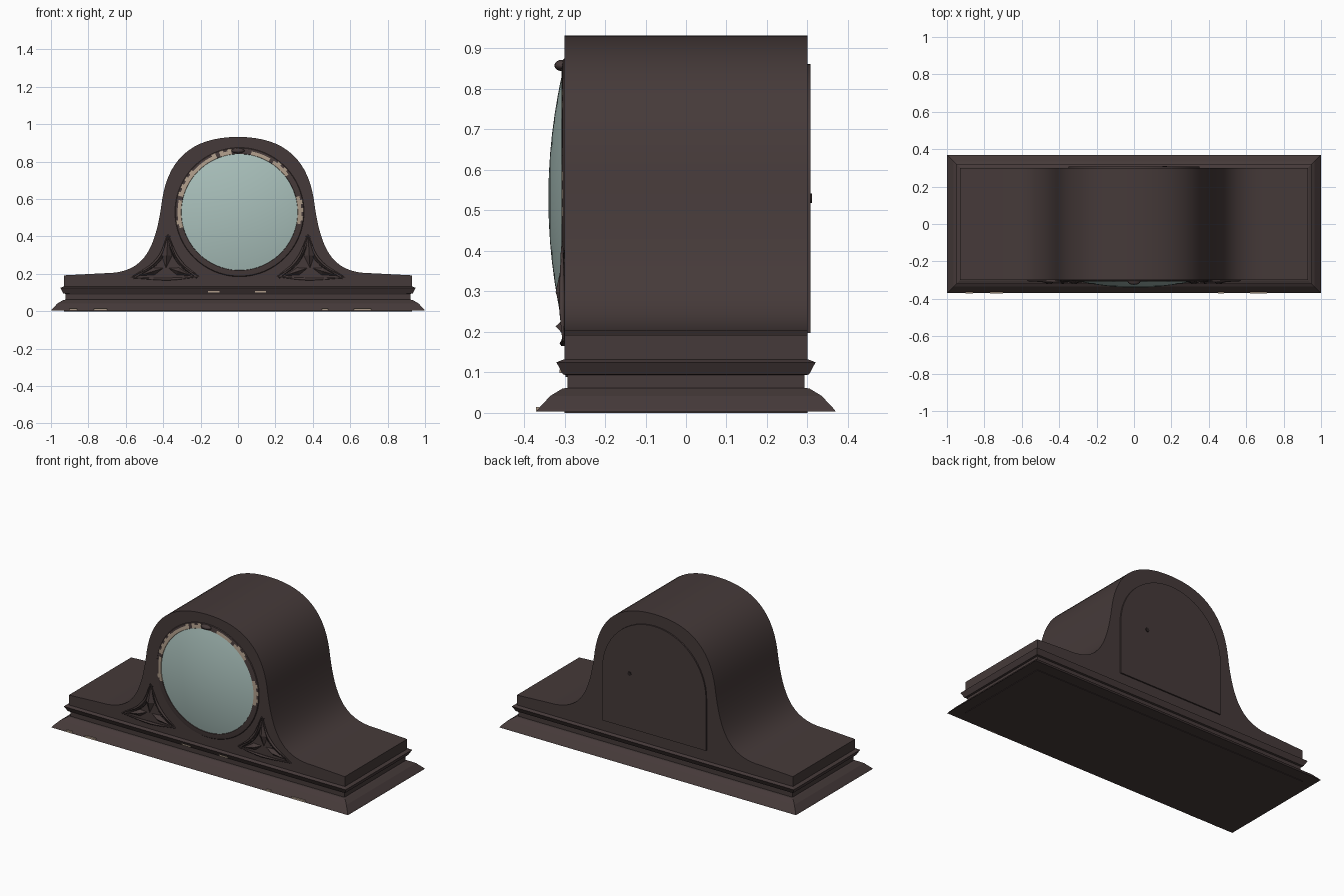
import bpy, bmesh, math
from mathutils import Vector
from mathutils.geometry import interpolate_bezier

if "Cube" in bpy.data.objects:
    bpy.data.objects.remove(bpy.data.objects["Cube"])


def material(name, rgb):
    m = bpy.data.materials.new(name)
    m.use_nodes = True
    m.diffuse_color = (*rgb, 1)
    node = next(n for n in m.node_tree.nodes if n.type == 'BSDF_PRINCIPLED')
    node.inputs["Base Color"].default_value = (*rgb, 1)
    node.inputs["Roughness"].default_value = 0.7
    return m


WOOD = material("dark wood", (0.060, 0.042, 0.041))
DARK = material("carved shadow", (0.022, 0.016, 0.016))
GLASS = material("pale glass", (0.40, 0.53, 0.50))
BRASS = material("worn beige", (0.42, 0.33, 0.25))


def finish(name, bm, mats, smooth=None):
    bmesh.ops.recalc_face_normals(bm, faces=bm.faces)
    mesh = bpy.data.meshes.new(name)
    bm.to_mesh(mesh)
    bm.free()
    ob = bpy.data.objects.new(name, mesh)
    bpy.context.collection.objects.link(ob)
    for m in mats:
        mesh.materials.append(m)
    if smooth:
        bpy.ops.object.select_all(action='DESELECT')
        ob.select_set(True)
        bpy.context.view_layer.objects.active = ob
        bpy.ops.object.shade_smooth_by_angle(angle=math.radians(smooth))
    return ob


def loft(bm, rings, closed=True):
    """Bridge rings of points; cap both ends when closed."""
    vs = [[bm.verts.new(p) for p in r] for r in rings]
    n = len(vs[0])
    for a, b in zip(vs, vs[1:]):
        for i in range(n):
            j = (i + 1) % n
            bm.faces.new((a[i], a[j], b[j], b[i]))
    if closed:
        bm.faces.new(vs[0])
        bm.faces.new(vs[-1])


def slab(name, outline, y0, y1, mats, smooth=None):
    bm = bmesh.new()
    loft(bm, [[(x, y, z) for x, z in outline] for y in (y0, y1)])
    return finish(name, bm, mats, smooth)


# Case: arched top sweeping out to flat shoulders
def bez(*pts):
    pts = [Vector((x, 0, z)) for x, z in pts]
    return [(p.x, p.z) for p in interpolate_bezier(*pts, 16)]


half = bez((0, .932), (.24, .932), (.37, .82), (.405, .6))
half += bez((.405, .6), (.44, .33), (.5, .2), (.72, .203))[1:]
half += [(.93, .192), (.93, .125)]
outline = half + [(-x, z) for x, z in reversed(half[1:])]
slab("case", outline, -.30, .30, [WOOD], 30)

# Stepped plinth: stacked rectangles, x reach is y reach plus a constant
steps = [(.37, .003), (.365, .01), (.335, .042), (.305, .06), (.293, .062),
         (.293, .093), (.304, .095), (.32, .125), (.302, .132)]
bm = bmesh.new()
loft(bm, [[(sx * (d + .63), sy * d, z) for sx, sy in
           ((-1, -1), (1, -1), (1, 1), (-1, 1))] for d, z in steps])
finish("plinth", bm, [WOOD])
bm = bmesh.new()
loft(bm, [[(sx * .93, sy * .30, z) for sx, sy in
           ((-1, -1), (1, -1), (1, 1), (-1, 1))] for z in (0, .01)])
finish("plinth_underside", bm, [WOOD])

# Dial: domed glass and a worn bezel
CX, CZ, SEG = .008, .53, 96


def circle(r, y):
    return [(CX + r * math.cos(2 * math.pi * i / SEG), y,
             CZ + r * math.sin(2 * math.pi * i / SEG)) for i in range(SEG)]


R = .316
bm = bmesh.new()
loft(bm, [circle(R * k, -.304 - .036 * (1 - k * k))
          for k in (1, .9, .8, .65, .5, .35, .2, .08)])
finish("dial_glass", bm, [GLASS], 40)

bm = bmesh.new()
loft(bm, [circle(r, y) for r, y in
          ((.346, -.299), (.342, -.304), (.331, -.306), (.312, -.308), (.308, -.30))], False)
bezel = finish("bezel", bm, [WOOD, BRASS], 40)
worn = ((-12, 14), (36, 56), (60, 79), (96, 108), (113, 164), (168, 196))
for f in bezel.data.polygons:
    c = f.center
    dx, dz = c.x - CX, c.z - CZ
    a = math.degrees(math.atan2(dz, dx))
    a = a + 360 if a < -90 else a
    edge = .331 + .009 * math.sin(a * .9)
    if math.hypot(dx, dz) < edge and any(lo < a < hi for lo, hi in worn):
        f.material_index = 1

# Small clasp above the dial
bm = bmesh.new()
bmesh.ops.create_uvsphere(bm, u_segments=12, v_segments=8, radius=1)
for v in bm.verts:
    v.co = (v.co.x * .035, -.306 + v.co.y * .019, .858 + v.co.z * .014)
finish("dial_clasp", bm, [WOOD], 60)


# Carved corner ornaments: curved border, raised leaves and dark grooves
def strand(name, pts, radius, mat):
    cu = bpy.data.curves.new(name, 'CURVE')
    cu.dimensions = '3D'
    cu.bevel_depth, cu.bevel_resolution = radius, 1
    cu.resolution_u = 6
    sp = cu.splines.new('BEZIER')
    sp.bezier_points.add(len(pts) - 1)
    for b, (x, y, z) in zip(sp.bezier_points, pts):
        b.co = (x, y, z)
        b.handle_left_type = b.handle_right_type = 'AUTO'
    sp.bezier_points[0].radius = sp.bezier_points[-1].radius = .35
    cu.materials.append(mat)
    ob = bpy.data.objects.new(name, cu)
    bpy.context.collection.objects.link(ob)


def leaf(name, x0, z0, x1, z1, w):
    """Raised pointed leaf with a ridge along its middle."""
    a, b = Vector((x0, -.300, z0)), Vector((x1, -.300, z1))
    side = Vector((z0 - z1, 0, x1 - x0)).normalized() * w
    mid = a.lerp(b, .4)
    bm = bmesh.new()
    p = [bm.verts.new(v) for v in
         (a, mid + side, b, mid - side, mid + Vector((0, -.022, 0)))]
    for i in range(4):
        bm.faces.new((p[i], p[(i + 1) % 4], p[4]))
    finish(name, bm, [WOOD])


for s, tag in ((1, "left"), (-1, "right")):
    inner = [(s * .21, -.303, .185), (s * .31, -.306, .27), (s * .375, -.306, .41)]
    outer = [(s * .375, -.306, .41), (s * .43, -.306, .28), (s * .57, -.303, .18)]
    lower = [(s * .21, -.303, .185), (s * .37, -.304, .172), (s * .57, -.303, .18)]
    for part, pts in (("inner", inner), ("outer", outer), ("lower", lower)):
        strand(f"{tag}_ornament_{part}_border", pts, .008, WOOD)
    strand(f"{tag}_ornament_inner_groove",
           [(x + s * .012, -.300, z - .008) for x, y, z in inner], .005, DARK)
    strand(f"{tag}_ornament_outer_groove",
           [(x - s * .012, -.300, z - .008) for x, y, z in outer], .005, DARK)
    leaf(f"{tag}_top_leaf", s * .385, .23, s * .375, .40, .028)
    leaf(f"{tag}_inner_leaf", s * .37, .23, s * .25, .19, .02)
    leaf(f"{tag}_outer_leaf", s * .40, .23, s * .53, .19, .02)

# Back door: arched panel with a keyhole
arch = [(.35 * math.cos(math.pi * i / 32), .512 + .35 * math.sin(math.pi * i / 32))
        for i in range(33)]
slab("back_door", arch + [(-.35, .197), (.35, .197)], .29, .308, [WOOD], 30)
slab("keyhole", [(.165 + .012 * math.cos(t * math.pi / 6),
                  .53 + .012 * math.sin(t * math.pi / 6)) for t in range(12)],
     .30, .311, [DARK])

# Worn patches along the front edge of the plinth
for i, (x0, x1) in enumerate(((-.90, -.86), (-.77, -.70), (.45, .48), (.62, .71))):
    slab(f"plinth_wear_{i + 1}", [(x0, .003), (x1, .003), (x1, .014), (x0, .014)],
         -.371, -.363, [BRASS])
for i, x in enumerate((-.13, .12)):
    slab(f"ledge_wear_{i + 1}", [(x - .03, .099), (x + .03, .099), (x + .03, .107), (x - .03, .107)],
         -.313, -.305, [BRASS])
# Dark groove under the ledge
slab("ledge_groove", [(-.9, .089), (.9, .089), (.9, .094), (-.9, .094)],
     -.297, -.29, [DARK])
